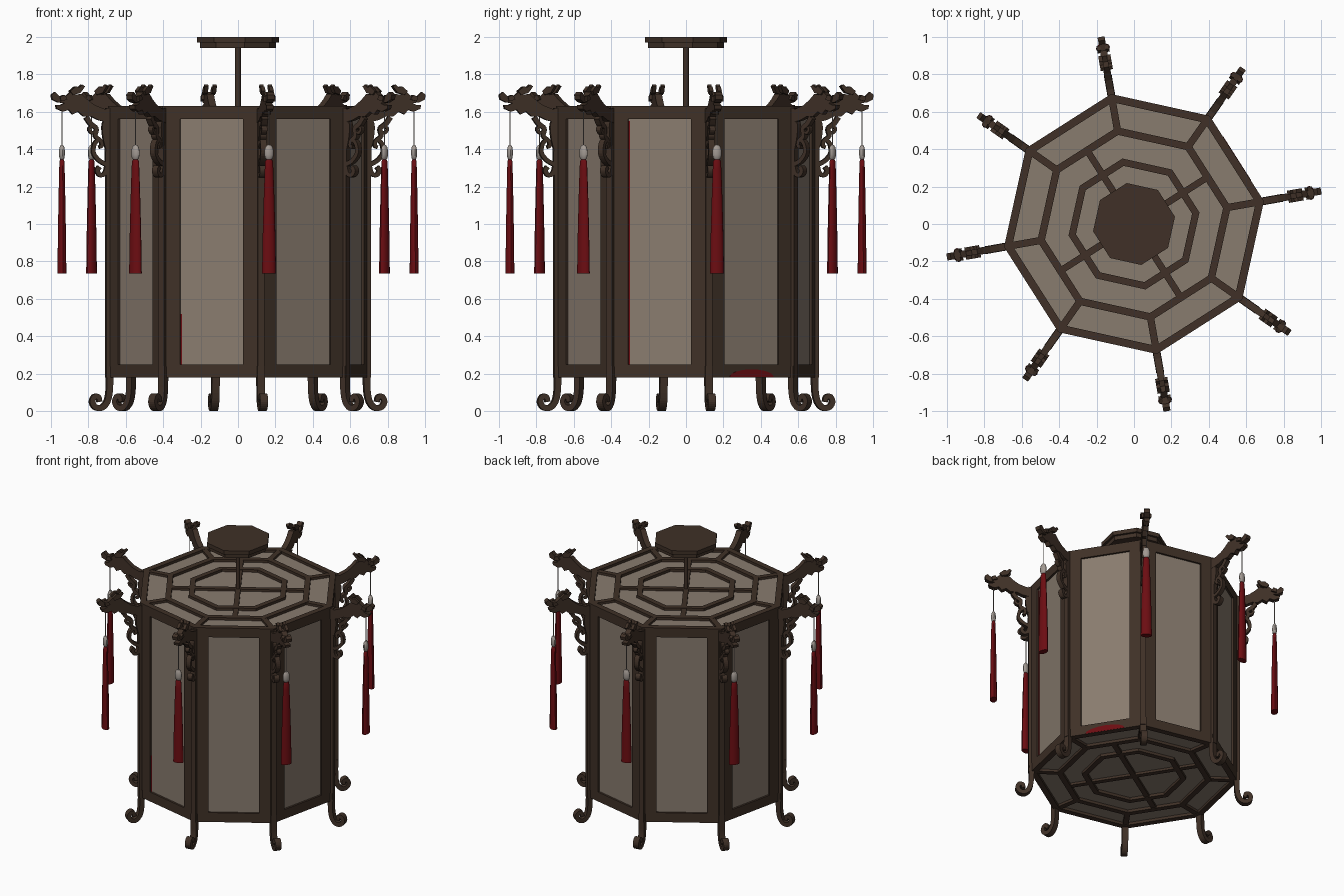
import bpy, bmesh, math
from mathutils import Matrix, Vector

if "Cube" in bpy.data.objects:
    bpy.data.objects.remove(bpy.data.objects["Cube"])

A0 = math.radians(10)            # direction of the first corner
STEP = math.radians(45)
R = 0.705                        # corner radius of the lantern body
AP = R * math.cos(STEP / 2)      # distance from axis to a side
HALF = R * math.sin(STEP / 2)    # half length of a side


def material(name, col):
    m = bpy.data.materials.new(name)
    m.diffuse_color = (*col, 1)
    m.use_nodes = True
    m.node_tree.nodes["Principled BSDF"].inputs["Base Color"].default_value = m.diffuse_color
    return m


WOOD = material("dark wood", (0.050, 0.030, 0.020))
PAPER = material("paper panel", (0.25, 0.20, 0.158))
RED = material("red silk", (0.15, 0.004, 0.006))
BEAD = material("grey bead", (0.36, 0.32, 0.29))


def finish(bm, name, mat, angles=(0,), smooth=False):
    """Turn a bmesh into one object per rotation angle about z."""
    bmesh.ops.recalc_face_normals(bm, faces=bm.faces[:])
    me = bpy.data.meshes.new(name)
    bm.to_mesh(me)
    bm.free()
    me.materials.append(mat)
    if smooth:
        for p in me.polygons:
            p.use_smooth = True
        me.set_sharp_from_angle(angle=math.radians(40))
    for a in angles:
        ob = bpy.data.objects.new(name, me)
        ob.rotation_euler.z = a
        bpy.context.collection.objects.link(ob)


def box(bm, x0, x1, y0, y1, z0, z1):
    m = Matrix.Translation(((x0 + x1) / 2, (y0 + y1) / 2, (z0 + z1) / 2)) \
        @ Matrix.Diagonal((x1 - x0, y1 - y0, z1 - z0, 1))
    bmesh.ops.create_cube(bm, size=1, matrix=m)


def plate(bm, pts, y0, y1):
    """Extrude an outline drawn in the radius/height plane."""
    a = [bm.verts.new((r, y0, z)) for r, z in pts]
    b = [bm.verts.new((r, y1, z)) for r, z in pts]
    bm.faces.new(a)
    bm.faces.new(b[::-1])
    n = len(pts)
    for i in range(n):
        bm.faces.new((a[i], a[(i + 1) % n], b[(i + 1) % n], b[i]))


def ribbon(bm, pts, w, t0, t1, sub=4):
    """Sweep a rectangle of width w along a smooth radius/height path."""
    p = [Vector(q) for q in pts]
    p = [2 * p[0] - p[1]] + p + [2 * p[-1] - p[-2]]
    line = []
    for i in range(1, len(p) - 2):
        a, b, c, d = p[i - 1:i + 3]
        for s in range(sub):
            t = s / sub
            line.append(0.5 * (2 * b + (c - a) * t + (2 * a - 5 * b + 4 * c - d) * t * t
                               + (3 * b - a - 3 * c + d) * t ** 3))
    line.append(p[-2])
    rings = []
    for i, q in enumerate(line):
        tan = (line[min(i + 1, len(line) - 1)] - line[max(i - 1, 0)]).normalized()
        k = i / (len(line) - 1)
        nrm = Vector((-tan.y, tan.x)) * (t0 + (t1 - t0) * k) / 2
        u, v = q + nrm, q - nrm
        rings.append([bm.verts.new(c) for c in ((u.x, -w / 2, u.y), (u.x, w / 2, u.y),
                                                (v.x, w / 2, v.y), (v.x, -w / 2, v.y))])
    for a, b in zip(rings, rings[1:]):
        for i in range(4):
            j = (i + 1) % 4
            bm.faces.new((a[i], a[j], b[j], b[i]))
    bm.faces.new(rings[0][::-1])
    bm.faces.new(rings[-1])


def lathe(bm, prof, sx=1, sy=1, cx=0, n=12):
    """Stack elliptical rings of (radius, height) into a closed solid."""
    rings = [[bm.verts.new((cx + sx * r * math.cos(i * math.tau / n),
                            sy * r * math.sin(i * math.tau / n), z)) for i in range(n)]
             for r, z in prof]
    for a, b in zip(rings, rings[1:]):
        for i in range(n):
            bm.faces.new((a[i], a[(i + 1) % n], b[(i + 1) % n], b[i]))
    bm.faces.new(rings[0][::-1])
    bm.faces.new(rings[-1])


def octagon_ring(bm, ro, ri, z0, z1):
    loops = [[bm.verts.new((r * math.cos(i * STEP), r * math.sin(i * STEP), z)) for i in range(8)]
             for r, z in ((ro, z0), (ro, z1), (ri, z1), (ri, z0))]
    for k in range(4):
        a, b = loops[k], loops[(k + 1) % 4]
        for i in range(8):
            j = (i + 1) % 8
            bm.faces.new((a[i], a[j], b[j], b[i]))


corners = [A0 + i * STEP for i in range(8)]
sides = [a + STEP / 2 for a in corners]

# side frames: two stiles and two rails on each side
bm = bmesh.new()
for s in (-1, 1):
    e = sorted((s * HALF, s * 0.172))
    box(bm, AP - 0.03, AP, e[0], e[1], 0.18, 1.63)
box(bm, AP - 0.03, AP, -0.172, 0.172, 0.18, 0.25)
box(bm, AP - 0.03, AP, -0.172, 0.172, 1.56, 1.63)
finish(bm, "side_frame", WOOD, sides)

# paper panels set back in the frames
bm = bmesh.new()
box(bm, AP - 0.02, AP - 0.014, -0.175, 0.175, 0.245, 1.565)
finish(bm, "side_panel", PAPER, sides)

# corner posts
bm = bmesh.new()
box(bm, R - 0.03, R + 0.012, -0.018, 0.018, 0.18, 1.62)
finish(bm, "corner_post", WOOD, corners)

# lattice and paper sheets at the top and bottom
for label, z0, z1, zp in (("top", 1.595, 1.63, 1.605), ("bottom", 0.18, 0.215, 0.20)):
    bm = bmesh.new()
    for ro, ri in ((R, R - 0.045), (0.525, 0.483), (0.355, 0.315)):
        octagon_ring(bm, ro, ri, z0, z1)
    finish(bm, label + "_rings", WOOD, (A0,))
    bm = bmesh.new()
    box(bm, 0.505, R - 0.03, -0.019, 0.019, z0 + 0.002, z1 - 0.002)
    finish(bm, label + "_corner_bar", WOOD, corners)
    bm = bmesh.new()
    box(bm, -0.47, 0.47, -0.018, 0.018, z0 + 0.003, z1 - 0.003)
    finish(bm, label + "_cross_bar", WOOD, (sides[0], sides[2]))
    bm = bmesh.new()
    lathe(bm, ((R - 0.03, zp), (R - 0.03, zp + 0.006)), n=8)
    finish(bm, label + "_panel", PAPER, (A0,))

# hanging rod and stepped ceiling plate
bm = bmesh.new()
lathe(bm, ((0.015, 1.59), (0.015, 1.95)), n=12)
finish(bm, "hanging_rod", WOOD, smooth=True)
bm = bmesh.new()
lathe(bm, ((0.205, 1.94), (0.205, 1.97), (0.222, 1.97), (0.222, 2.0)), n=8)
finish(bm, "ceiling_plate", WOOD, (A0,))

# carved beast-head arms at the corners
bm = bmesh.new()
plate(bm, ((0.68, 1.615), (0.73, 1.615), (0.78, 1.635), (0.82, 1.665), (0.85, 1.695), (0.88, 1.69),
           (0.91, 1.705), (0.94, 1.68), (0.975, 1.685), (0.995, 1.705), (1.015, 1.69), (1.01, 1.665),
           (0.98, 1.65), (0.945, 1.645), (0.965, 1.635), (0.99, 1.635), (0.985, 1.615), (0.95, 1.6),
           (0.92, 1.61), (0.9, 1.585), (0.87, 1.6), (0.84, 1.575), (0.80, 1.575), (0.76, 1.555),
           (0.70, 1.54), (0.68, 1.54)), -0.019, 0.019)
for s in (-1, 1):                # horns and cheeks
    y0, y1 = sorted((s * 0.012, s * 0.033))
    plate(bm, ((0.90, 1.69), (0.86, 1.70), (0.835, 1.735), (0.85, 1.745), (0.865, 1.73),
               (0.885, 1.735), (0.915, 1.71)), y0, y1)
    plate(bm, ((0.93, 1.665), (0.945, 1.69), (0.97, 1.68), (0.965, 1.655)), y0, y1)
finish(bm, "beast_head_arm", WOOD, corners)

# scroll brackets under the arms
bm = bmesh.new()
ribbon(bm, ((0.71, 1.42), (0.712, 1.32), (0.725, 1.27), (0.75, 1.262), (0.765, 1.285),
            (0.752, 1.305)), 0.036, 0.02, 0.026)
ribbon(bm, ((0.72, 1.32), (0.755, 1.34), (0.785, 1.38), (0.778, 1.43), (0.75, 1.45), (0.74, 1.42),
            (0.755, 1.41)), 0.034, 0.024, 0.018)
ribbon(bm, ((0.75, 1.45), (0.775, 1.47), (0.77, 1.51), (0.80, 1.535), (0.825, 1.57)), 0.034, 0.02, 0.028)
ribbon(bm, ((0.77, 1.50), (0.79, 1.485), (0.81, 1.505), (0.80, 1.52)), 0.03, 0.018, 0.014)
ribbon(bm, ((0.70, 1.56), (0.725, 1.53), (0.722, 1.46), (0.71, 1.40)), 0.034, 0.03, 0.02)
finish(bm, "scroll_bracket", WOOD, corners)

# curled feet
bm = bmesh.new()
ribbon(bm, ((0.695, 0.24), (0.697, 0.16), (0.70, 0.10), (0.712, 0.05), (0.74, 0.019), (0.775, 0.022),
            (0.792, 0.05), (0.78, 0.078), (0.758, 0.075), (0.752, 0.05)), 0.042, 0.036, 0.026)
finish(bm, "curled_foot", WOOD, corners)

# tassels: cord, bead and red silk
CX = 0.955
bm = bmesh.new()
lathe(bm, ((0.003, 1.33), (0.003, 1.62)), cx=CX, n=6)
finish(bm, "tassel_cord", BEAD, corners)
bm = bmesh.new()
lathe(bm, ((0.4, 1.342), (0.85, 1.352), (1, 1.37), (1, 1.39), (0.8, 1.41), (0.4, 1.422)),
      0.016, 0.025, CX)
finish(bm, "tassel_bead", BEAD, corners, True)
bm = bmesh.new()
lathe(bm, ((0.3, 1.35), (0.55, 1.335), (0.62, 1.29), (0.75, 1.15), (0.9, 0.95), (1, 0.735)),
      0.024, 0.038, CX)
finish(bm, "tassel_silk", RED, corners, True)

# thin red paint traces on three sides
bm = bmesh.new()
plate(bm, [(0.14 * math.cos(i * math.pi / 8), 0.182 + 0.042 * math.sin(i * math.pi / 8))
           for i in range(9)], -AP - 0.002, -AP + 0.003)
finish(bm, "red_base_mark", RED, (sides[0] + math.pi / 2,))
for a, top in ((sides[7], 1.55), (sides[5], 0.52)):
    bm = bmesh.new()
    box(bm, AP - 0.016, AP - 0.011, -0.172, -0.164, 0.25, top)
    finish(bm, "red_edge_mark", RED, (a,))
